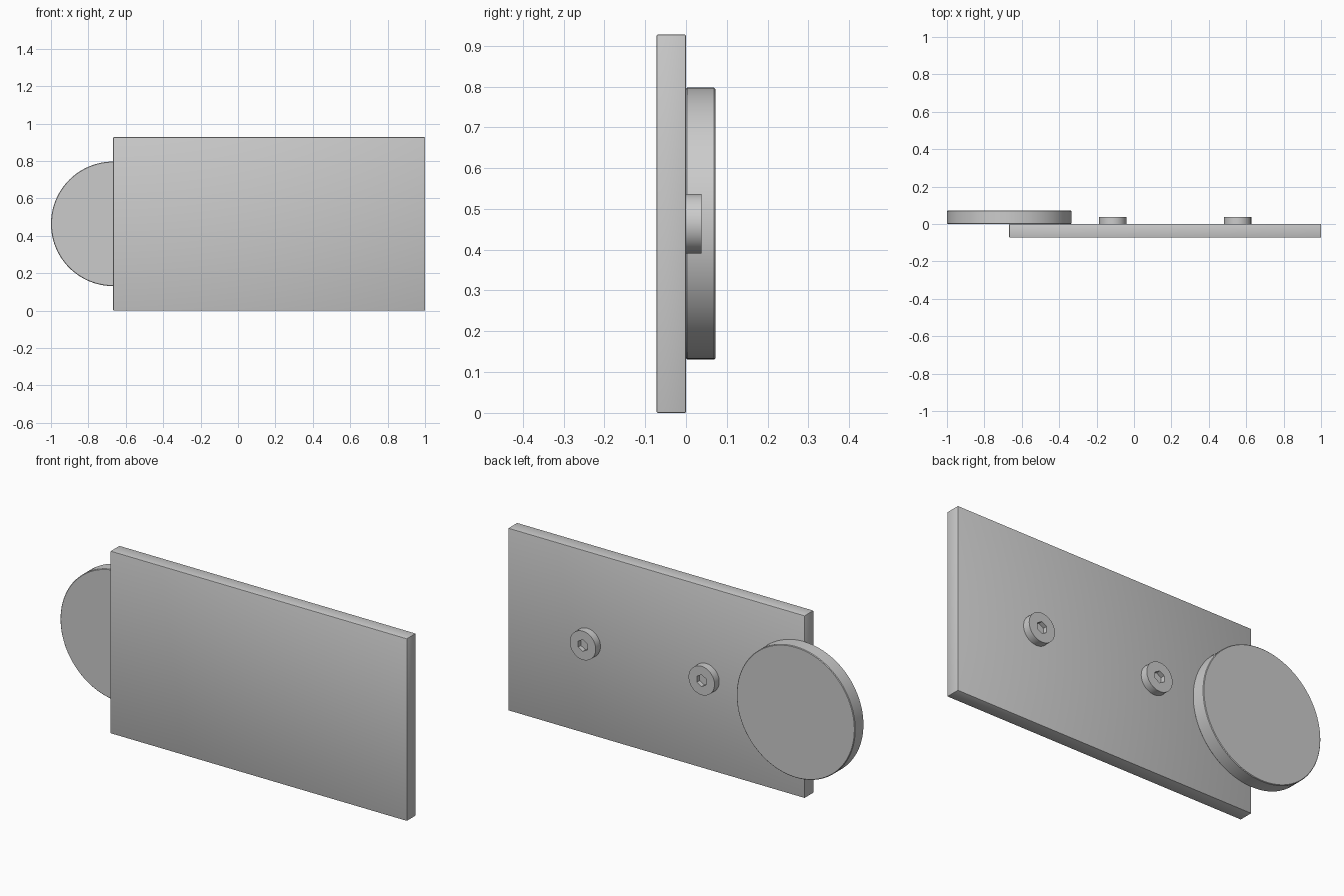
import bpy, bmesh, math

if "Cube" in bpy.data.objects:
    bpy.data.objects.remove(bpy.data.objects["Cube"])

grey = bpy.data.materials.new("plain grey")
grey.diffuse_color = (0.6, 0.6, 0.6, 1)
grey.use_nodes = True
grey.node_tree.nodes["Principled BSDF"].inputs["Base Color"].default_value = grey.diffuse_color

MID_Z = 0.464      # height of all centre lines
THICK = 0.072      # plate and disc thickness


def finish(name, bm, loc):
    """Turn a bmesh into a named, coloured, angle-smoothed object."""
    bmesh.ops.recalc_face_normals(bm, faces=bm.faces)
    me = bpy.data.meshes.new(name)
    bm.to_mesh(me)
    bm.free()
    me.materials.append(grey)
    ob = bpy.data.objects.new(name, me)
    ob.location = loc
    bpy.context.collection.objects.link(ob)
    bpy.ops.object.select_all(action='DESELECT')
    ob.select_set(True)
    bpy.context.view_layer.objects.active = ob
    bpy.ops.object.shade_smooth_by_angle(angle=math.radians(30))
    return ob


def circle(r):
    return lambda a: r


def hexagon(r):
    """Radius of a hexagon outline at angle a, corner pointing up."""
    return lambda a: r * math.cos(math.pi / 6) / math.cos(
        (a % (math.pi / 3)) - math.pi / 6)


def stack(name, rings, n, loc):
    """Skin a series of (outline, y) rings along the y axis and cap both ends."""
    bm = bmesh.new()
    loops = []
    for outline, y in rings:
        angles = [2 * math.pi * i / n for i in range(n)]
        loops.append([bm.verts.new((outline(a) * math.sin(a), y,
                                    outline(a) * math.cos(a))) for a in angles])
    for p, q in zip(loops, loops[1:]):
        for i in range(n):
            j = (i + 1) % n
            bm.faces.new((p[i], p[j], q[j], q[i]))
    bm.faces.new(loops[0])
    bm.faces.new(loops[-1])
    return finish(name, bm, loc)


# Rectangular plate with finely broken edges
bm = bmesh.new()
bmesh.ops.create_cube(bm, size=1)
bmesh.ops.scale(bm, vec=(1.667, THICK, 0.927), verts=bm.verts)
bmesh.ops.bevel(bm, geom=bm.edges[:], offset=0.003, segments=2,
                profile=0.5, affect='EDGES')
finish("plate", bm, (0.1665, -THICK / 2, 0.927 / 2))

# Round disc overlapping the plate's end, with a fine rim chamfer
R, C = 0.333, 0.003
stack("disc", [(circle(R - C), 0), (circle(R), C),
               (circle(R), THICK - C), (circle(R - C), THICK)],
      96, (-0.667, 0, MID_Z))

# Two screw heads with hexagonal sockets
for side, x in (("left", -0.114), ("right", 0.554)):
    stack(side + "_screw_head",
          [(circle(0.073), 0), (circle(0.073), 0.038),
           (hexagon(0.03), 0.038), (hexagon(0.03), 0.016)],
          48, (x, 0, MID_Z))
